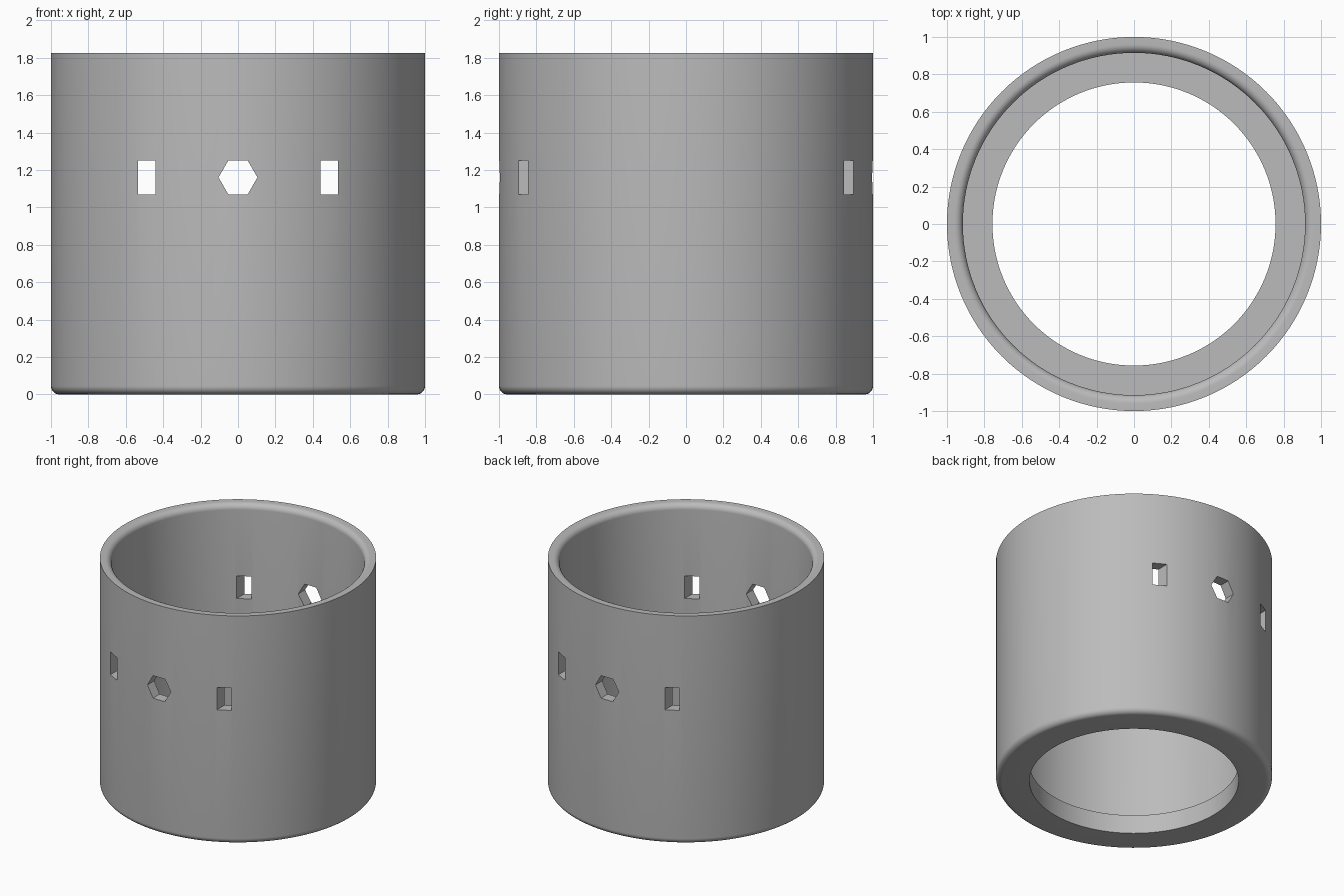
import bpy, bmesh, math

cube = bpy.data.objects.get("Cube")
if cube:
    bpy.data.objects.remove(cube, do_unlink=True)

SEGMENTS = 128
HEIGHT = 1.825
OUTER, INNER, BORE = 1.0, 0.915, 0.757
FLOOR, FILLET = 0.15, 0.045
SLOT_Z = 1.16

grey = bpy.data.materials.new("plain grey")
grey.use_nodes = True
colour = (0.5, 0.5, 0.5, 1)
grey.diffuse_color = colour
grey.node_tree.nodes["Principled BSDF"].inputs["Base Color"].default_value = colour


def make_object(name, bm):
    bmesh.ops.recalc_face_normals(bm, faces=bm.faces)
    mesh = bpy.data.meshes.new(name)
    bm.to_mesh(mesh)
    bm.free()
    mesh.materials.append(grey)
    obj = bpy.data.objects.new(name, mesh)
    bpy.context.collection.objects.link(obj)
    return obj


def fillet(cr, cz, start, steps=8):
    """Quarter-round profile points, counter-clockwise from a start angle."""
    angles = [math.radians(start + 90 * i / steps) for i in range(steps + 1)]
    return [(cr + FILLET * math.cos(a), cz + FILLET * math.sin(a)) for a in angles]


def lathe(name, profile):
    """Closed ring turned from a closed (radius, height) profile."""
    bm = bmesh.new()
    rings = []
    for k in range(SEGMENTS):
        a = math.tau * k / SEGMENTS
        rings.append([bm.verts.new((r * math.cos(a), r * math.sin(a), z)) for r, z in profile])
    n = len(profile)
    for k in range(SEGMENTS):
        here, after = rings[k], rings[(k + 1) % SEGMENTS]
        for i in range(n):
            j = (i + 1) % n
            bm.faces.new((here[i], after[i], after[j], here[j]))
    return make_object(name, bm)


def prism_cutter(name, outline):
    """Long prism along y, from an (x, z) outline."""
    bm = bmesh.new()
    face = bm.faces.new([bm.verts.new((x, -1.5, z)) for x, z in outline])
    extruded = bmesh.ops.extrude_face_region(bm, geom=[face])["geom"]
    bmesh.ops.translate(bm, vec=(0, 3, 0),
                        verts=[v for v in extruded if isinstance(v, bmesh.types.BMVert)])
    return make_object(name, bm)


# Cup body: rounded bottom edge, rounded inner lip and a floor with a wide bore
profile = [(BORE, 0)]
profile += fillet(OUTER - FILLET, FILLET, -90)
profile += [(OUTER, HEIGHT)]
profile += fillet(INNER + FILLET, HEIGHT - FILLET, 90)
profile += [(INNER, FLOOR), (BORE, FLOOR)]
body = lathe("cup_body", profile)

# Hexagonal hole and two rectangular slots, straight through front and back
hexagon = [(0.104 * math.cos(math.radians(60 * i)), SLOT_Z + 0.104 * math.sin(math.radians(60 * i)))
           for i in range(6)]
cutters = [prism_cutter("hexagon_cutter", hexagon)]
for side, label in ((1, "left"), (-1, "right")):
    slot = [(side * 0.488 + 0.046 * sx, SLOT_Z + 0.09 * sz)
            for sx, sz in ((-1, -1), (1, -1), (1, 1), (-1, 1))]
    cutters.append(prism_cutter(label + "_slot_cutter", slot))

bpy.ops.object.select_all(action='DESELECT')
bpy.context.view_layer.objects.active = body
body.select_set(True)
for cutter in cutters:
    cut = body.modifiers.new(cutter.name, 'BOOLEAN')
    cut.operation = 'DIFFERENCE'
    cut.solver = 'EXACT'
    cut.object = cutter
    bpy.ops.object.modifier_apply(modifier=cut.name)
    bpy.data.objects.remove(cutter, do_unlink=True)

bpy.ops.object.shade_smooth_by_angle(angle=math.radians(30))
